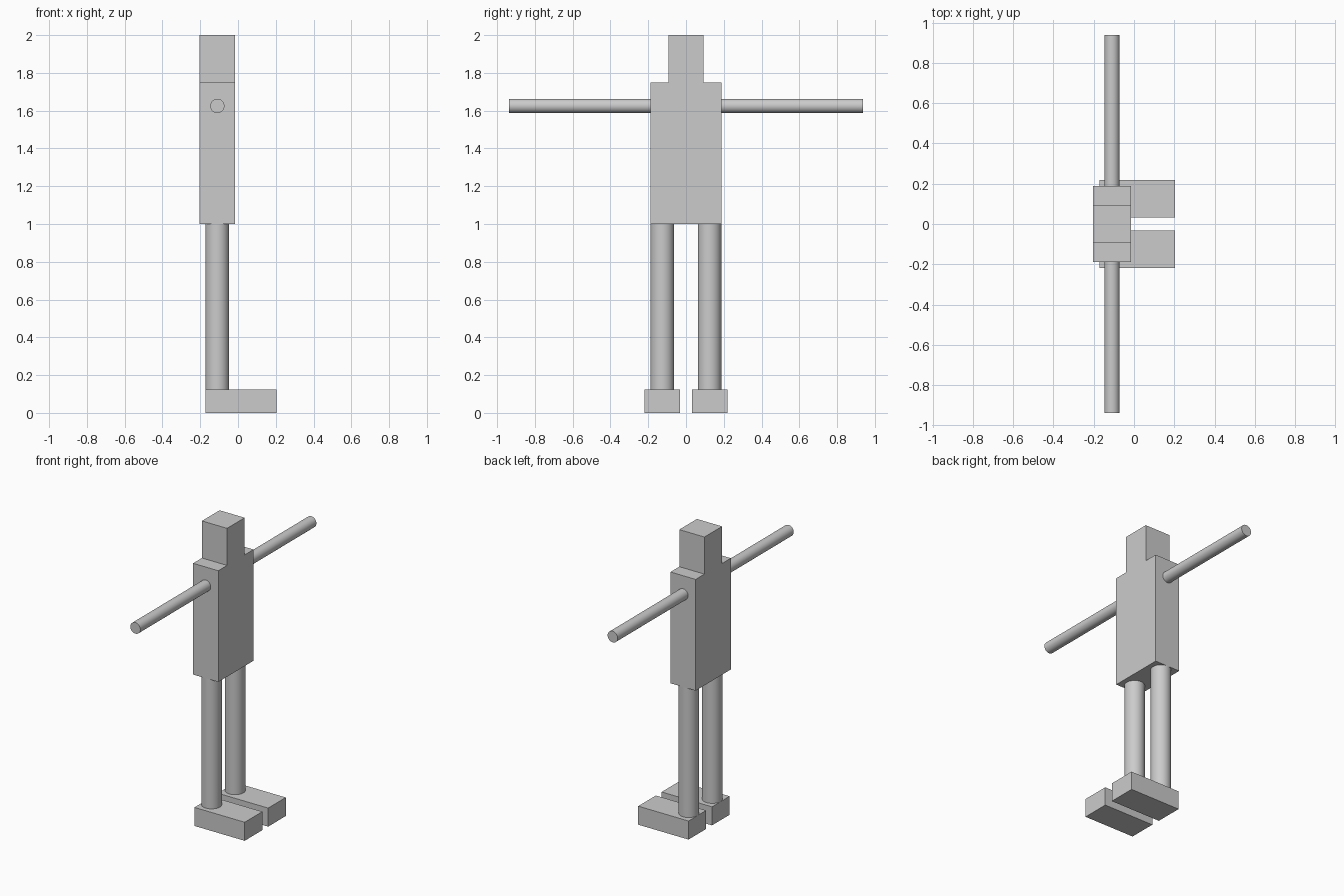
import bpy, bmesh, math

if "Cube" in bpy.data.objects:
    bpy.data.objects.remove(bpy.data.objects["Cube"])

CX = -0.1094  # shared depth centre of body, arms and legs


def box(name, center, size):
    bpy.ops.mesh.primitive_cube_add(size=1, location=center)
    o = bpy.context.object
    o.name = name
    o.scale = size
    bpy.ops.object.transform_apply(location=False, rotation=False, scale=True)


def rod(name, center, radius, length, rot=(0, 0, 0)):
    bpy.ops.mesh.primitive_cylinder_add(vertices=48, radius=radius, depth=length,
                                        location=center, rotation=rot)
    bpy.context.object.name = name
    bpy.ops.object.shade_smooth_by_angle(angle=math.radians(30))


# Torso and head: one stepped outline in the y-z plane, extruded along x
half = [(0.1875, 1.0), (0.1875, 1.75), (0.0938, 1.75), (0.0938, 2.0)]
outline = half + [(-y, z) for y, z in reversed(half)]
bm = bmesh.new()
face = bm.faces.new([bm.verts.new((CX - 0.0938, y, z)) for y, z in outline])
top = bmesh.ops.extrude_face_region(bm, geom=[face])["geom"]
bmesh.ops.translate(bm, vec=(0.1875, 0, 0),
                    verts=[g for g in top if isinstance(g, bmesh.types.BMVert)])
bmesh.ops.recalc_face_normals(bm, faces=bm.faces)
mesh = bpy.data.meshes.new("torso_and_head")
bm.to_mesh(mesh)
bm.free()
bpy.context.collection.objects.link(bpy.data.objects.new("torso_and_head", mesh))

# Arms, legs and feet on both sides
for side, s in (("right", -1), ("left", 1)):
    rod(f"{side}_arm", (CX, s * 0.5625, 1.625), 0.0375, 0.75, (math.pi / 2, 0, 0))
    rod(f"{side}_leg", (CX, s * 0.125, 0.5625), 0.0625, 0.875)
    box(f"{side}_foot", (0.0156, s * 0.125, 0.0625), (0.375, 0.1875, 0.125))
